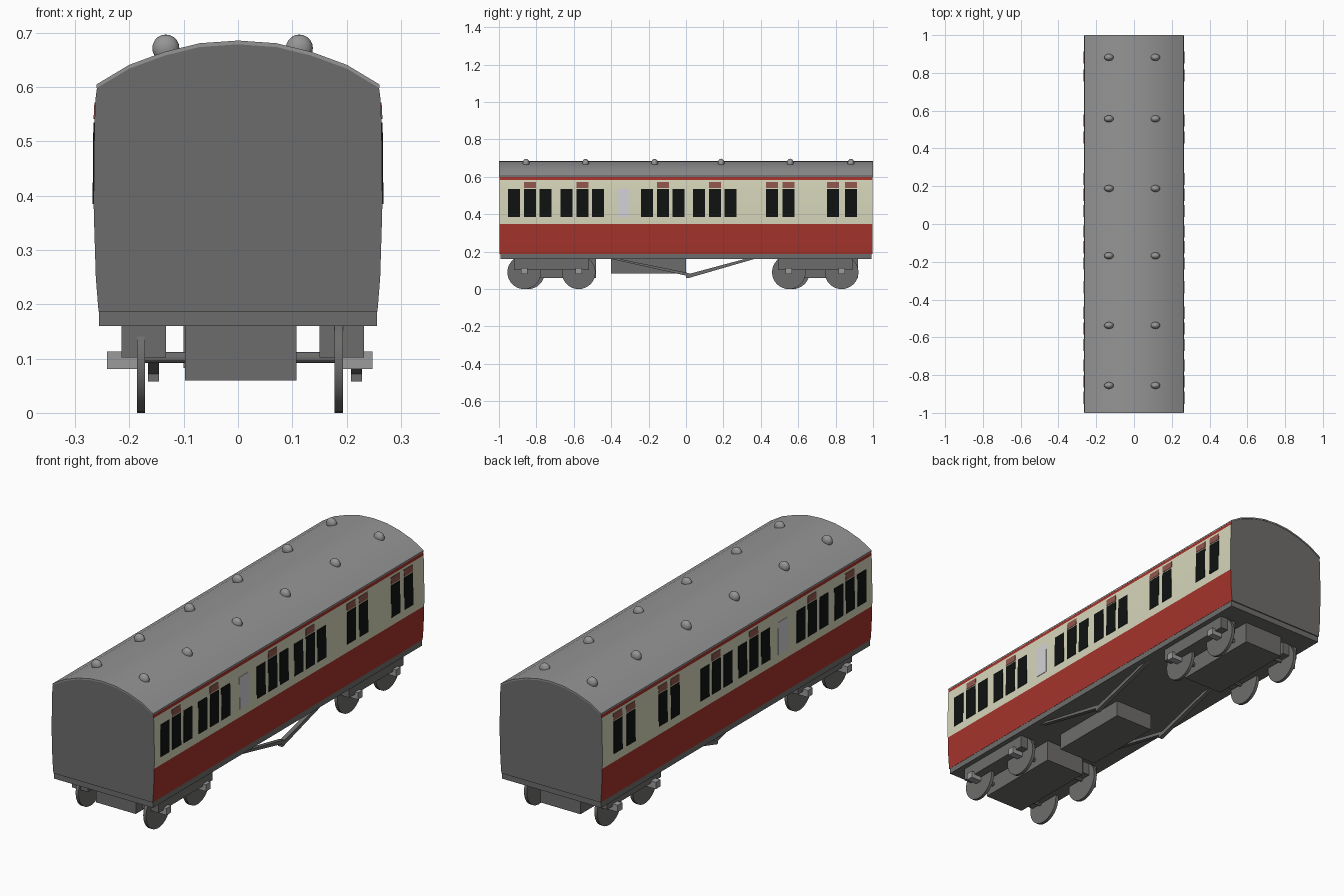
import bpy, bmesh, math

if "Cube" in bpy.data.objects:
    bpy.data.objects.remove(bpy.data.objects["Cube"])

def mat(name, rgb):
    m = bpy.data.materials.new(name)
    m.diffuse_color = (*rgb, 1)
    m.use_nodes = True
    m.node_tree.nodes["Principled BSDF"].inputs["Base Color"].default_value = m.diffuse_color
    return m

RED = mat("dark_red", (.38, .034, .025))
CREAM = mat("cream", (.68, .68, .50))
GREY = mat("underframe_grey", (.155, .152, .15))
ROOF = mat("roof_grey", (.30, .30, .30))
BLACK = mat("window_black", (.005, .006, .006))
BROWN = mat("vent_brown", (.28, .093, .074))
FROST = mat("frosted_glass", (.65, .65, .68))
LIGHT = mat("axle_box_grey", (.33, .33, .33))

def finish(name, bm, mats, smooth=False):
    bmesh.ops.recalc_face_normals(bm, faces=bm.faces)
    me = bpy.data.meshes.new(name)
    bm.to_mesh(me)
    bm.free()
    for m in mats:
        me.materials.append(m)
    ob = bpy.data.objects.new(name, me)
    bpy.context.collection.objects.link(ob)
    if smooth:
        bpy.context.view_layer.objects.active = ob
        ob.select_set(True)
        bpy.ops.object.shade_smooth_by_angle(angle=math.radians(30))
        ob.select_set(False)
    return ob

def prism(bm, pts, d):
    """Extrude a closed outline of 3D points by the vector d."""
    a = [bm.verts.new(p) for p in pts]
    b = [bm.verts.new([p[i] + d[i] for i in range(3)]) for p in pts]
    bm.faces.new(a)
    bm.faces.new(b)
    n = len(a)
    for i in range(n):
        bm.faces.new((a[i], a[(i + 1) % n], b[(i + 1) % n], b[i]))

def box(name, x, y, z, m):
    bm = bmesh.new()
    prism(bm, [(x[0], y[0], z[0]), (x[1], y[0], z[0]), (x[1], y[0], z[1]), (x[0], y[0], z[1])],
          (0, y[1] - y[0], 0))
    return finish(name, bm, [m])

def cyl_x(name, x0, x1, y, z, r, n, m):
    bm = bmesh.new()
    prism(bm, [(x0, y + r * math.cos(2 * math.pi * i / n), z + r * math.sin(2 * math.pi * i / n))
               for i in range(n)], (x1 - x0, 0, 0))
    return finish(name, bm, [m], True)

# Body shell: bulging sides, colour bands by height, grey ends
side = [(.257, .187), (.262, .25), (.265, .347), (.266, .385), (.2645, .535), (.262, .583), (.259, .604)]
arch = [(.2, .637), (.135, .661), (.07, .677), (0, .681)]
half = side + arch
outline = half + [(-x, z) for x, z in reversed(half[:-1])]
bm = bmesh.new()
prism(bm, [(x, -.998, z) for x, z in outline], (0, 1.996, 0))
bm.normal_update()
for f in bm.faces:
    z = f.calc_center_median().z
    if abs(f.normal.y) > .5 or abs(f.normal.z) > .5 or z > .606:
        f.material_index = 2
    elif .347 < z < .583:
        f.material_index = 1
finish("coach_body", bm, [RED, CREAM, GREY], True)

# Roof skin over the arch
outer = [(.261, .605), (.201, .641), (.136, .665), (.071, .681), (0, .686)]
top = outer + [(-x, z) for x, z in reversed(outer[:-1])]
skin = top + [(x, z - .007) for x, z in reversed(top)]
bm = bmesh.new()
prism(bm, [(x, -1, z) for x, z in skin], (0, 2, 0))
finish("roof", bm, [ROOF], True)

# Roof ventilators
bm = bmesh.new()
for y in (-.855, -.537, -.168, .188, .557, .882):
    for x in (-.133, .113):
        g = bmesh.ops.create_uvsphere(bm, u_segments=16, v_segments=10, radius=1)
        bmesh.ops.scale(bm, verts=g["verts"], vec=(.025, .018, .025))
        bmesh.ops.translate(bm, verts=g["verts"], vec=(x, y, .672))
for f in bm.faces:
    f.smooth = True
finish("roof_ventilators", bm, [ROOF])

# Window and vent plates following the side curve, both sides
def side_x(z):
    for (x0, z0), (x1, z1) in zip(side, side[1:]):
        if z0 <= z <= z1:
            return x0 + (x1 - x0) * (z - z0) / (z1 - z0)

def plates(name, ys, w, z0, z1, m):
    bm = bmesh.new()
    for s in (-1, 1):
        for y in ys:
            a, b = side_x(z0), side_x(z1)
            prism(bm, [(s * (a - .002), y - w / 2, z0), (s * (a + .002), y - w / 2, z0),
                       (s * (b + .002), y - w / 2, z1), (s * (b - .002), y - w / 2, z1)], (0, w, 0))
    finish(name, bm, [m])

triples = [-.834, -.554, -.123, .155]
pairs = [.459, .549, .786, .882]
plates("windows", [c + d for c in triples for d in (-.086, 0, .084)] + pairs, .064, .385, .535, BLACK)
plates("window_vents", triples + pairs, .064, .541, .572, BROWN)
plates("frosted_window", [-.335], .068, .385, .535, FROST)

# Underframe
box("underframe", (-.256, .256), (-.993, .993), (.16, .188), GREY)
box("battery_box", (-.1, .1), (-.4, 0), (.083, .165), GREY)
truss = [(-.43, .168), (-.39, .168), (.005, .088), (.02, .082), (.34, .168), (.39, .168), (.01, .058), (0, .058), (0, .072)]
for name, x in (("left_truss", -.166), ("right_truss", .208)):
    bm = bmesh.new()
    prism(bm, [(x, y, z) for y, z in truss], (.02, 0, 0))
    finish(name, bm, [GREY])

# Bogies: centre block, side frames, axles, wheels, axle boxes
for tag, mid, axles in (("front", -.7, (-.865, -.574)), ("rear", .7, (.55, .832))):
    box(tag + "_bogie_block", (-.098, .108), (mid - .21, mid + .22), (.06, .165), GREY)
    c = sum(axles) / 2
    for sn, x0, x1 in (("left", -.215, -.133), ("right", .15, .232)):
        box(f"{tag}_{sn}_bogie_frame", (x0, x1), (c - .2, c + .2), (.102, .165), GREY)
    for i, y in enumerate(axles):
        cyl_x(f"{tag}_axle_{i}", -.18, .18, y, .102, .01, 12, GREY)
        cyl_x(f"{tag}_left_wheel_{i}", -.186, -.171, y + (.02 if i == 0 else 0), .09, .09, 32, GREY)
        cyl_x(f"{tag}_right_wheel_{i}", .178, .193, y, .09, .09, 32, GREY)
        box(f"{tag}_left_axle_box_{i}", (-.241, -.18), (y - .017, y + .017), (.081, .113), LIGHT)
        box(f"{tag}_right_axle_box_{i}", (.187, .248), (y - .017, y + .017), (.081, .113), LIGHT)
